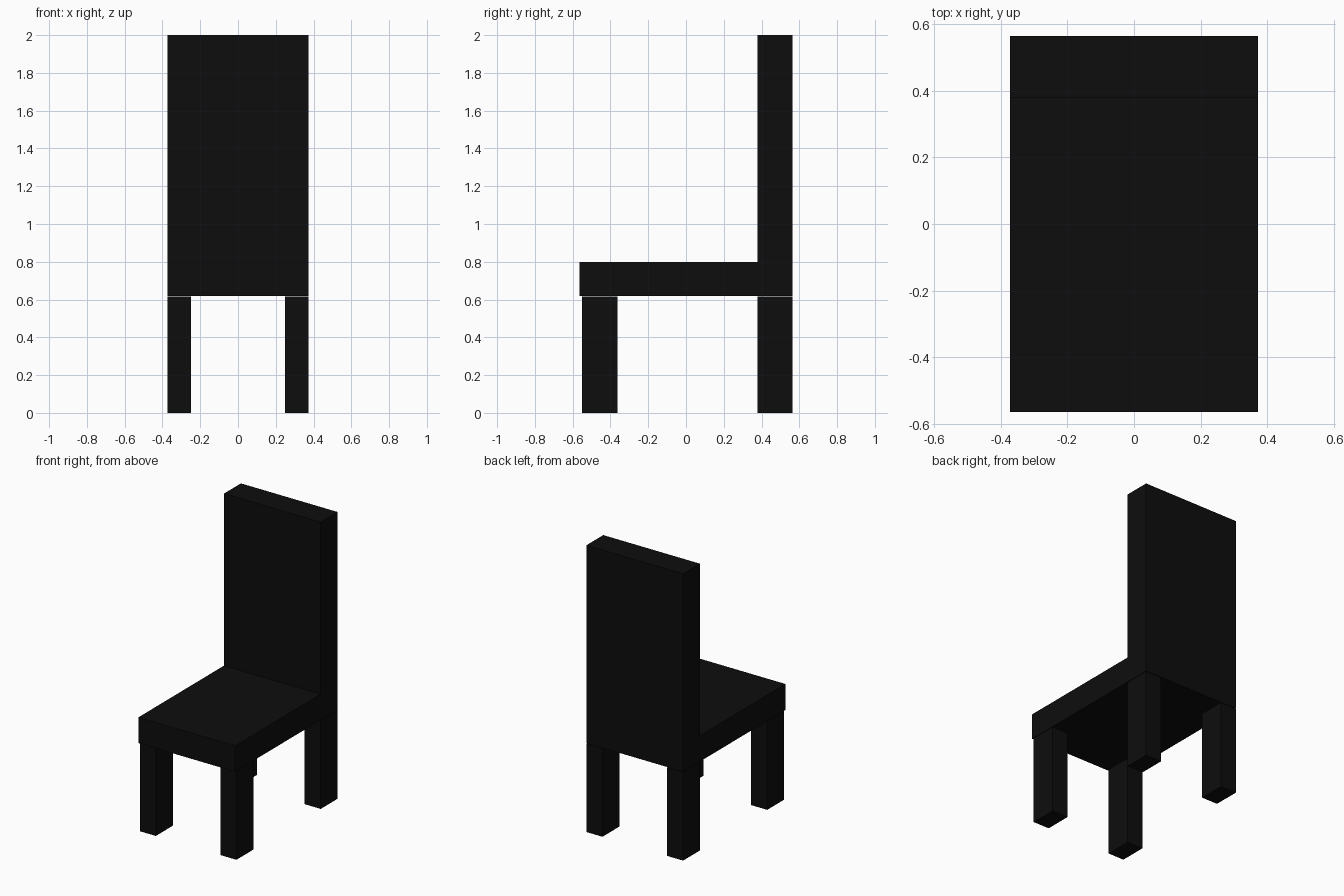
import bpy

if "Cube" in bpy.data.objects:
    bpy.data.objects.remove(bpy.data.objects["Cube"])

black = bpy.data.materials.new("black_paint")
black.diffuse_color = (0.004, 0.004, 0.004, 1)
black.use_nodes = True
black.node_tree.nodes["Principled BSDF"].inputs["Base Color"].default_value = black.diffuse_color


def box(name, x, y, z):
    """Add a box spanning the given (min, max) ranges."""
    spans = (x, y, z)
    bpy.ops.mesh.primitive_cube_add(size=1, location=[(a + b) / 2 for a, b in spans])
    obj = bpy.context.object
    obj.name = name
    obj.scale = [b - a for a, b in spans]
    bpy.ops.object.transform_apply(location=False, rotation=False, scale=True)
    obj.data.materials.append(black)
    return obj


HALF_W = 0.373   # half width
BACK_Y = (0.379, 0.565)

# Seat slab and tall backrest
box("seat", (-HALF_W, HALF_W), (-0.565, BACK_Y[0]), (0.62, 0.80))
box("backrest", (-HALF_W, HALF_W), BACK_Y, (0.62, 2.0))

# Four legs, front pair set slightly behind the seat edge
for side, s in (("left", -1), ("right", 1)):
    x = sorted((s * 0.249, s * HALF_W))
    box(f"front_leg_{side}", x, (-0.55, -0.362), (0, 0.617))
    box(f"back_leg_{side}", x, BACK_Y, (0, 0.617))
